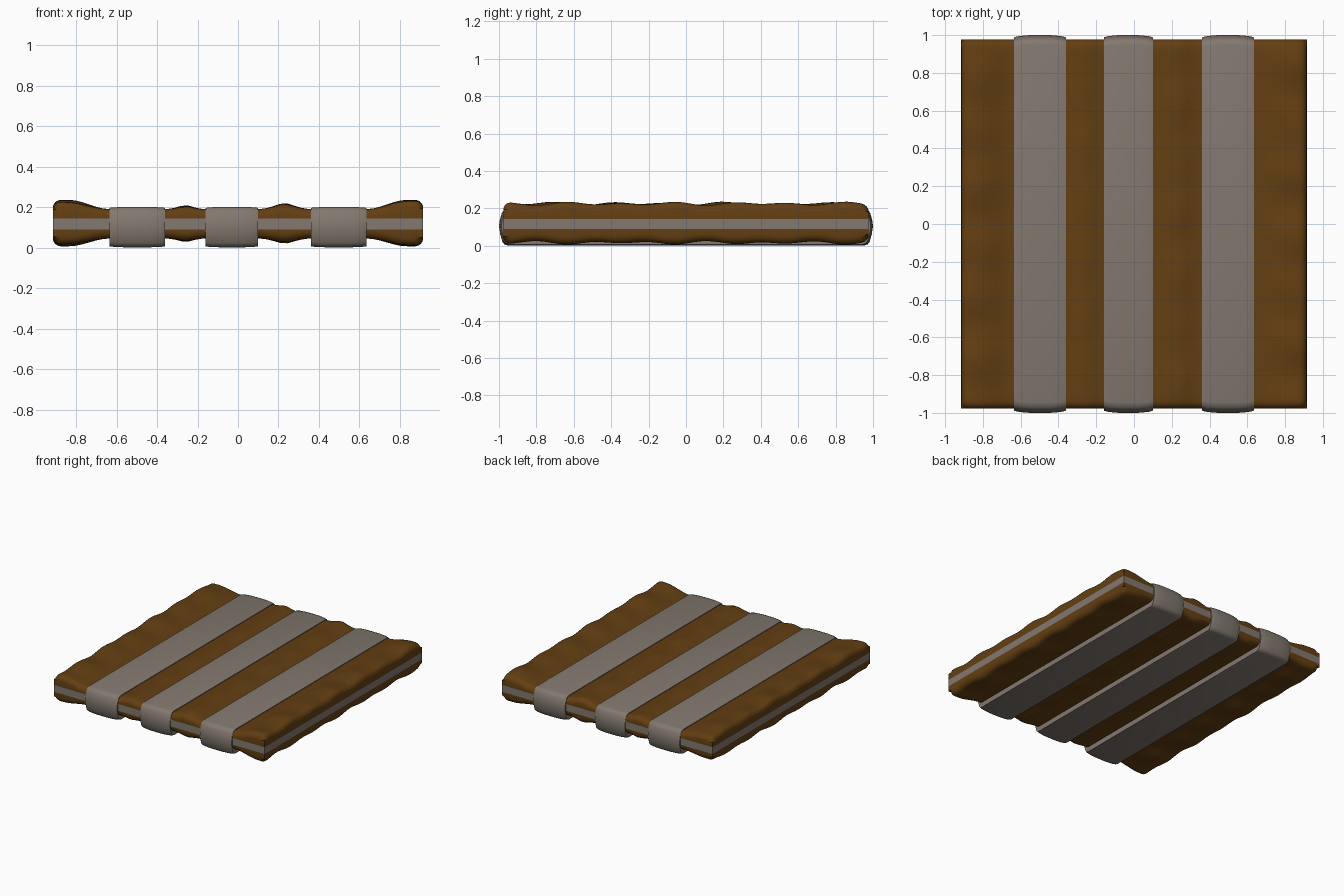
import bpy, bmesh, math

if "Cube" in bpy.data.objects:
    bpy.data.objects.remove(bpy.data.objects["Cube"])

HX, HY, R = 0.915, 0.977, 0.04          # pad half sizes and edge rounding
BAND = (0.09, 0.143)                    # height range of the piping
STRAPS = [(-0.635, -0.36), (-0.16, 0.10), (0.36, 0.635)]


def material(name, color):
    m = bpy.data.materials.new(name)
    m.diffuse_color = (*color, 1)
    m.use_nodes = True
    m.node_tree.nodes["Principled BSDF"].inputs["Base Color"].default_value = m.diffuse_color
    return m


brown = material("brown fabric", (0.125, 0.049, 0.006))
grey = material("warm grey webbing", (0.225, 0.190, 0.160))


def finish(bm, name, mats, angle):
    bmesh.ops.recalc_face_normals(bm, faces=bm.faces)
    for f in bm.faces:
        f.smooth = True
    me = bpy.data.meshes.new(name)
    bm.to_mesh(me)
    bm.free()
    for m in mats:
        me.materials.append(m)
    me.set_sharp_from_angle(angle=math.radians(angle))
    ob = bpy.data.objects.new(name, me)
    bpy.context.collection.objects.link(ob)


def stations(half, n):
    """Sample positions, denser towards both rounded edges."""
    edge = [0, 0.003, 0.011, 0.023, R]
    inner = half - R
    mid = [-inner + 2 * inner * i / n for i in range(1, n)]
    return [-half + e for e in edge] + mid + [half - e for e in reversed(edge)]


def puff(x):
    """0 beneath a strap, rising to 1 away from it."""
    d = min(max(a - x, x - b, 0) for a, b in STRAPS)
    t = min(d / 0.2, 1)
    return t * t * (3 - 2 * t)


def pad_height(x, y, top):
    p = puff(x)
    lump = 0.006 * math.sin(y * 21 + x * 3) + 0.004 * math.sin(y * 13 - x * 5 + 1)
    a = max(0, R - (HX - abs(x)))
    b = max(0, R - (HY - abs(y)))
    drop = R - math.sqrt(max(0, R * R - min(R, math.hypot(a, b)) ** 2))
    if top:
        return 0.190 + p * (0.036 + lump) - drop
    return 0.045 - p * (0.029 + lump) + drop


# Pad: lumpy top and bottom sheets joined by a wall with a grey piping band
bm = bmesh.new()
xs, ys = stations(HX, 50), stations(HY, 50)
nx, ny = len(xs) - 1, len(ys) - 1
rim = ([(i, 0) for i in range(nx)] + [(nx, j) for j in range(ny)]
       + [(i, ny) for i in range(nx, 0, -1)] + [(0, j) for j in range(ny, 0, -1)])
rings = []
for top in (False, True):
    g = [[bm.verts.new((x, y, pad_height(x, y, top))) for y in ys] for x in xs]
    for i in range(nx):
        for j in range(ny):
            bm.faces.new((g[i][j], g[i + 1][j], g[i + 1][j + 1], g[i][j + 1]))
    rings.append([g[i][j] for i, j in rim])
low, high = [[bm.verts.new((xs[i], ys[j], z)) for i, j in rim] for z in BAND]
wall = [rings[0], low, high, rings[1]]
for k in range(3):
    for i in range(len(rim)):
        n = (i + 1) % len(rim)
        f = bm.faces.new((wall[k][i], wall[k][n], wall[k + 1][n], wall[k + 1][i]))
        f.material_index = 1 if k == 1 else 0
finish(bm, "pad", [brown, grey], 50)

# Straps: closed loops wrapped lengthwise around the pad
end = [(0.945, 0.201), (0.972, 0.194), (0.985, 0.175), (0.995, 0.14), (1.0, 0.105),
       (0.993, 0.06), (0.982, 0.022), (0.972, 0.008), (0.95, 0.001)]
loop = end + [(-y, z) for y, z in reversed(end)]
for (x0, x1), name in zip(STRAPS, ("left_strap", "middle_strap", "right_strap")):
    bm = bmesh.new()
    sections = []
    us = [-1, -0.95, -0.8, -0.4, 0, 0.4, 0.8, 0.95, 1]
    for u in [us[0]] + us + [us[-1]]:
        sections.append(u)
    rows = []
    for k, u in enumerate(sections):
        x = (x0 + x1) / 2 + u * (x1 - x0) / 2
        inner = k in (0, len(sections) - 1)      # edge turned in to the pad
        s = 0.955 if inner else 1 - 0.012 * u ** 4
        t = 0.54 if inner else 1 - 0.05 * u ** 4
        rows.append([bm.verts.new((x, y * s, 0.1 + (z - 0.1) * t)) for y, z in loop])
    rows.append(rows[0])                         # close the inside surface
    for a, b in zip(rows, rows[1:]):
        for i in range(len(loop)):
            n = (i + 1) % len(loop)
            bm.faces.new((a[i], a[n], b[n], b[i]))
    finish(bm, name, [grey], 50)
